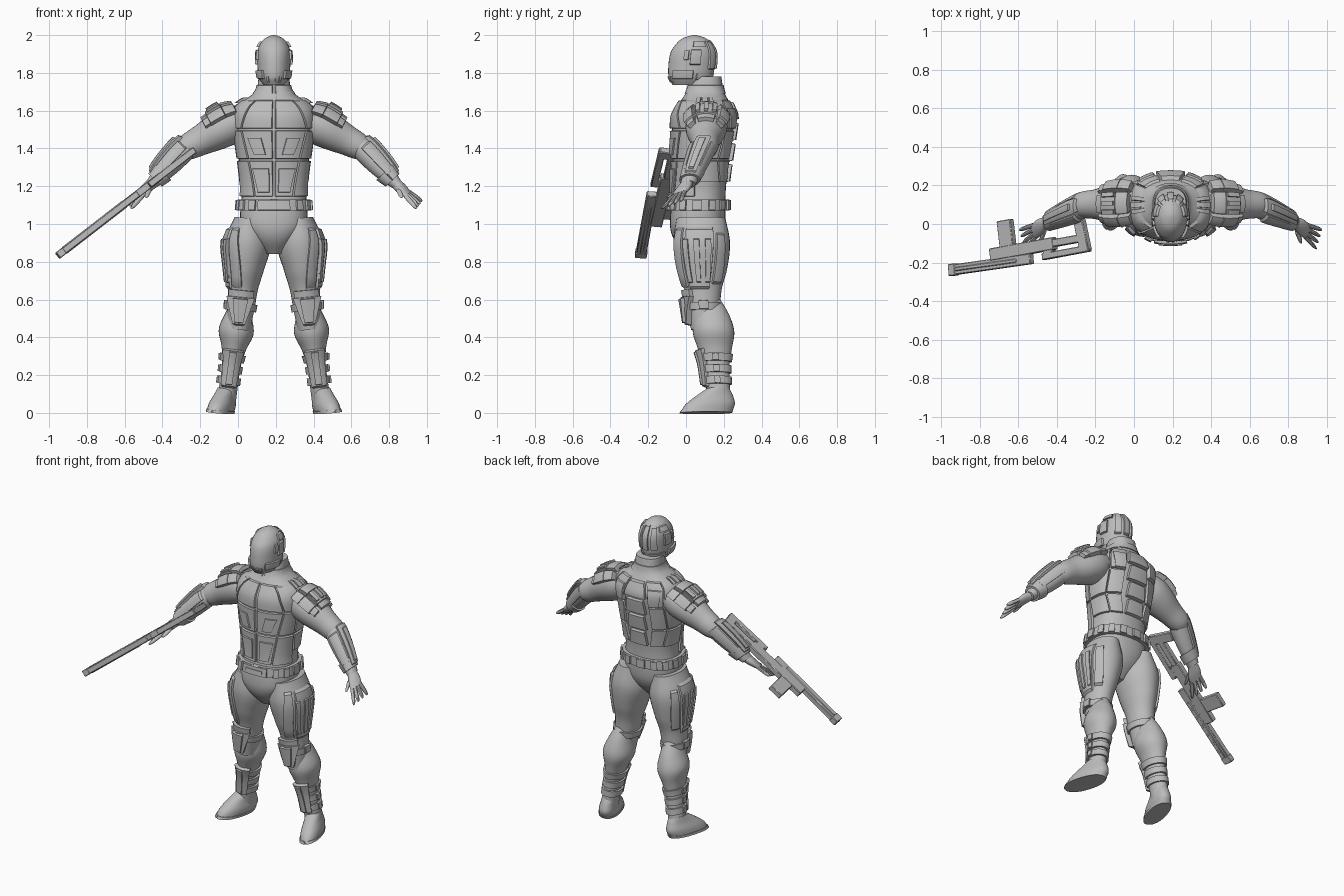
import bpy, math
from mathutils import Vector

if "Cube" in bpy.data.objects:
    bpy.data.objects.remove(bpy.data.objects["Cube"], do_unlink=True)

GREY = (.5, .5, .5, 1)
material = bpy.data.materials.new("plain grey")
material.use_nodes = True
material.diffuse_color = GREY
material.node_tree.nodes["Principled BSDF"].inputs["Base Color"].default_value = GREY

BODY_MIDDLE = Vector((.19, 0, 0))
SINK, THIN, MEDIUM, THICK = -.008, .012, .02, .03  # panel heights over the body
UP = 270  # angle of the upper side of an arm
SIDES = (1, -1)


def make_object(name, points, faces, side=1, middle=BODY_MIDDLE):
    """Build a mesh, mirrored to the other half of the body when side is negative."""
    if side < 0:
        faces = [face[::-1] for face in faces]
    mesh = bpy.data.meshes.new(name)
    mesh.from_pydata([Vector((p.x * side, p.y, p.z)) + middle for p in points], [], faces)
    mesh.materials.append(material)
    mesh.polygons.foreach_set("use_smooth", [True] * len(mesh.polygons))
    mesh.set_sharp_from_angle(angle=math.radians(35))
    built = bpy.data.objects.new(name, mesh)
    bpy.context.collection.objects.link(built)
    return built


def grid_faces(columns, rows, closed):
    """Quads between neighbouring rows of points."""
    return [(row * columns + col, row * columns + (col + 1) % columns,
             (row + 1) * columns + (col + 1) % columns, (row + 1) * columns + col)
            for row in range(rows - 1) for col in range(columns if closed else columns - 1)]


def mix(first, second, amount):
    return first + (second - first) * amount


class Loft:
    """Rounded body on an axis; each ring is (share of axis, side radius, front radius)."""

    def __init__(self, start, end, rings, front=(0, -1, 0), power=1):
        self.start, self.rings, self.power = Vector(start), rings, power
        self.axis = Vector(end) - self.start
        self.front = Vector(front).normalized()
        self.across = self.axis.cross(self.front).normalized()

    def radius(self, share, which):
        rings, last = self.rings, len(self.rings) - 1
        i = 0
        while i < last - 1 and share > rings[i + 1][0]:
            i += 1
        span = rings[i + 1][0] - rings[i][0]
        u = (share - rings[i][0]) / span

        def slope(k):
            before, after = rings[max(k - 1, 0)], rings[min(k + 1, last)]
            return (after[which] - before[which]) / (after[0] - before[0]) * span

        # smooth curve through the rings
        ease = u * u * (3 - 2 * u)
        bend = slope(i) * u * (1 - u) ** 2 - slope(i + 1) * u * u * (1 - u)
        return mix(rings[i][which], rings[i + 1][which], ease) + bend

    def at(self, angle, share, lift=0):
        sine, cosine = (math.copysign(abs(v) ** self.power, v)
                        for v in (math.sin(math.radians(angle)), math.cos(math.radians(angle))))
        return (self.start + self.axis * share
                + self.across * sine * (self.radius(share, 1) + lift)
                + self.front * cosine * (self.radius(share, 2) + lift))

    def body(self, name, side=1, columns=32, rows=40):
        low, high = self.rings[0][0], self.rings[-1][0]
        points = [self.at(360 * col / columns, mix(low, high, row / (rows - 1)))
                  for row in range(rows) for col in range(columns)]
        faces = grid_faces(columns, rows, True)
        faces.append(tuple(reversed(range(columns))))
        faces.append(tuple(range(len(points) - columns, len(points))))
        make_object(name, points, faces, side)

    def plate(self, name, low, high, lift=THIN, side=1, steps=6, rim=.06):
        """Raised panel; low and high edges are (first angle, last angle, share of axis)."""
        stops = [0] + [mix(rim, 1 - rim, i / steps) for i in range(steps + 1)] + [1]
        points = []
        for v in stops:
            for u in stops:
                angle = mix(mix(low[0], low[1], u), mix(high[0], high[1], u), v)
                on_rim = u in (0, 1) or v in (0, 1)
                points.append(self.at(angle, mix(low[2], high[2], v), SINK if on_rim else lift))
        make_object(name, points, grid_faces(len(stops), len(stops), False), side)

    def block(self, name, angle, half, low, high, lift=THIN, side=1):
        """Panel of even angle, centred on one direction."""
        edge = (angle - half, angle + half)
        self.plate(name, (*edge, low), (*edge, high), lift, side)

    def band(self, name, low, high, lift=THIN, side=1):
        """Strap all the way round."""
        self.plate(name, (0, 360, low), (0, 360, high), lift, side, steps=28, rim=.01)


# Torso with neck and hips
torso = Loft((0, 0, 0), (0, .06, 1), [
    (.84, .04, .05), (.92, .12, .12), (1, .175, .145), (1.2, .17, .14), (1.45, .2, .16),
    (1.57, .21, .165), (1.63, .19, .14), (1.7, .1, .1), (1.78, .08, .08)], power=.85)
torso.body("torso", rows=60)
torso.band("collar", 1.69, 1.735, .006)

# Body armour: rows of panels between slanting seams, front to back
ROWS = [(1.14, (0, 30, 85, 130, 160)), (1.34, (0, 40, 80, 120, 155)),
        (1.5, (0, 50, 80, 130, 160)), (1.66, (0, 30, 80, 130, 165))]
for side in SIDES:
    for (bottom, lower), (top, upper) in zip(ROWS, ROWS[1:]):
        for i, name in enumerate(("front_panel", "flank_panel", "rear_flank_panel", "back_panel")):
            bare = 1.22 if i > 1 else 0  # the small of the back stays uncovered
            torso.plate(name, (lower[i] + .5, lower[i + 1] - .5, max(bottom + .003, bare)),
                        (upper[i] + .5, upper[i + 1] - .5, top - .003), THIN, side, rim=.03)
    torso.plate("breast_inset", (8, 27, 1.36), (14, 38, 1.46), MEDIUM, side)
    torso.plate("belly_inset", (4, 24, 1.16), (4, 34, 1.3), MEDIUM, side)
    torso.plate("shoulder_blade", (140, 160, 1.5), (134, 162, 1.62), MEDIUM, side)
    for angle in (80, 90, 100):
        torso.block("strap_block", angle, 4, 1.64, 1.67, THICK, side)
for low in (1.22, 1.33, 1.44, 1.55):
    torso.plate("spine_plate", (162, 198, low), (167, 193, low + .1), MEDIUM)

# Belt
torso.band("belt", 1.07, 1.13, MEDIUM)
torso.block("buckle", 0, 24, 1.07, 1.13, THICK)
torso.block("buckle_face", 0, 15, 1.09, 1.11, THICK + .006)
for angle in range(40, 340, 24):
    torso.block("belt_pouch", angle, 7, 1.07, 1.13, THICK)

# Helmet with crest, ear pieces and jaw guard
head = Loft((0, .02, 1.735), (0, .045, 2), [
    (0, .055, .09), (.15, .08, .115), (.4, .087, .123), (.65, .087, .118),
    (.8, .076, .097), (.94, .046, .06), (1, .01, .01)])
head.body("helmet")
head.block("back_crest", 180, 12, .3, .93)
for side in SIDES:
    head.block("crest_strip", 147, 12, .3, .9, THIN, side)
    head.block("ear_piece", 98, 14, .4, .72, THIN, side)
    head.block("ear_block", 75, 6, .5, .7, THIN, side)
    head.block("temple_panel", 108, 20, .76, .88, THIN, side)
    head.block("cheek_guard", 68, 30, .12, .3, THIN, side)
    head.block("neck_guard", 136, 34, .1, .24, .006, side)
    for angle in (10, 25):
        head.block("jaw_vent", angle, 5, .05, .18, .006, side)

# Legs with thigh, knee and shin armour
thigh = Loft((.23, .11, 0), (.13, .08, 1), [
    (.44, .06, .07), (.57, .073, .087), (.66, .08, .1), (.76, .1, .13),
    (.9, .123, .15), (1.03, .08, .13)])
shin = Loft((.26, .18, 0), (.12, .1, 1), [
    (.06, .05, .06), (.25, .05, .07), (.34, .065, .09), (.43, .093, .11),
    (.52, .07, .09), (.6, .04, .05)])
boot = Loft((.285, .105, 0), (.25, .17, .13), [
    (0, .06, .14), (.35, .06, .135), (.7, .05, .1), (1, .045, .06)], front=(.3, -1, 0), power=.9)
for side in SIDES:
    thigh.body("thigh", side)
    thigh.plate("thigh_front_panel", (2, 42, .65), (28, 50, .98), THIN, side)
    thigh.plate("thigh_side_panel", (46, 112, .64), (54, 118, .98), THIN, side)
    thigh.plate("thigh_back_panel", (116, 148, .67), (121, 140, .95), THIN, side)
    for angle in (58, 80, 102):
        thigh.block("thigh_ridge", angle, 6, .67, .92, MEDIUM, side)
    thigh.plate("knee_pad", (-20, 24, .46), (-48, 60, .62), THICK, side, steps=2)
    thigh.plate("knee_ridge", (-12, 16, .47), (-20, 28, .61), THICK + THIN, side, steps=2)
    thigh.block("knee_top", 5, 50, .61, .65, MEDIUM, side)
    thigh.band("knee_strap", .54, .58, THIN, side)
    thigh.block("knee_clasp", 90, 16, .54, .59, MEDIUM, side)
    shin.body("shin", side)
    shin.plate("shin_plate", (-42, 42, .13), (-52, 52, .34), MEDIUM, side)
    shin.block("shin_ridge", 0, 15, .14, .33, THICK, side)
    for low in (.15, .21, .27):
        shin.band("shin_strap", low, low + .04, THIN, side)
        shin.block("shin_buckle", 90, 12, low, low + .04, MEDIUM, side)
    boot.body("boot", side)
    boot.band("sole", 0, .12, .004, side)

# Arms with shoulder armour, bracer and open hand
upper_arm = Loft((.2, .11, 1.54), (.47, .1, 1.4), [
    (-.2, .07, .09), (.1, .1, .11), (.35, .097, .105), (.7, .08, .078), (1, .065, .065), (1.15, .04, .04)])
forearm = Loft((.44, .1, 1.43), (.65, .01, 1.21), [
    (-.1, .04, .045), (.1, .06, .064), (.4, .06, .06), (.7, .05, .05), (1, .03, .04)])
palm = Loft((.64, .01, 1.22), (.77, -.08, 1.1), [
    (0, .03, .03), (.3, .024, .045), (.55, .014, .042)], front=(-.3, -1, -.4))


def finger(name, side, root, offset, spread, length):
    """Tapered finger rooted on the palm."""
    start = palm.start + palm.axis * root + palm.front * offset
    end = start + palm.axis * length + palm.front * spread
    Loft(start, end, [(0, .013, .013), (.8, .011, .011), (1, .005, .005)]).body(name, side, 10, 8)


for side in SIDES:
    upper_arm.body("upper_arm", side)
    for turn, half in ((-48, 16), (0, 28), (48, 16)):
        upper_arm.block("shoulder_cap", UP + turn, half, -.1, .12, THICK, side)
        upper_arm.block("shoulder_plate", UP + turn, half, .1, .42, THICK, side)
        upper_arm.block("shoulder_lip", UP + turn, half - 2, .4, .52, MEDIUM, side)
    for turn in (-18, 0, 18):
        upper_arm.block("shoulder_ridge", UP + turn, 5, .12, .38, THICK + THIN, side)
    forearm.body("forearm", side)
    for turn in (-65, 65):
        forearm.block("bracer_side", UP + turn, 30, .1, .8, THIN, side)
    forearm.block("bracer_top", UP, 32, 0, .9, MEDIUM, side)
    forearm.block("bracer_ridge", UP, 12, .1, .85, THICK, side)
    forearm.band("bracer_cuff", .7, .9, THIN, side)
    palm.body("palm", side)
    for i in range(4):
        finger("finger", side, .5, .032 - .021 * i, .02 - .015 * i, .5)
    finger("thumb", side, .2, .035, .04, .25)


def rifle_bar(name, start, end, width, depth=.036):
    """Straight slab between two (x, y) points on the sloping plane of the rifle."""
    start, end = (Vector((x, y, 1.57 + .773 * x)) for x, y in (start, end))
    normal = Vector((-.61, 0, .79))
    out = normal * depth / 2
    across = normal.cross(end - start).normalized() * width / 2
    points = [p + o for o in (-out, out)
              for p in (start - across, end - across, end + across, start + across)]
    faces = grid_faces(4, 2, True) + [(3, 2, 1, 0), (4, 5, 6, 7)]
    built = make_object(name, points, faces, middle=Vector())
    bevel = built.modifiers.new("worn edges", 'BEVEL')
    bevel.width, bevel.segments = .004, 1


# Rifle
rifle_bar("rifle_barrel", (-.95, -.24), (-.53, -.18), .055)
rifle_bar("rifle_muzzle", (-.955, -.24), (-.92, -.235), .062, .04)
rifle_bar("rifle_rib", (-.92, -.235), (-.6, -.19), .02, .044)
rifle_bar("rifle_receiver", (-.74, -.16), (-.41, -.1), .065, .04)
rifle_bar("rifle_magazine", (-.67, .02), (-.65, -.15), .09)
rifle_bar("rifle_grip", (-.44, -.1), (-.44, -.16), .06)
rifle_bar("stock_rail", (-.42, -.1), (-.28, -.075), .04)
rifle_bar("stock_lower_bar", (-.47, -.17), (-.23, -.125), .035)
rifle_bar("stock_butt", (-.25, -.14), (-.285, .025), .06)
